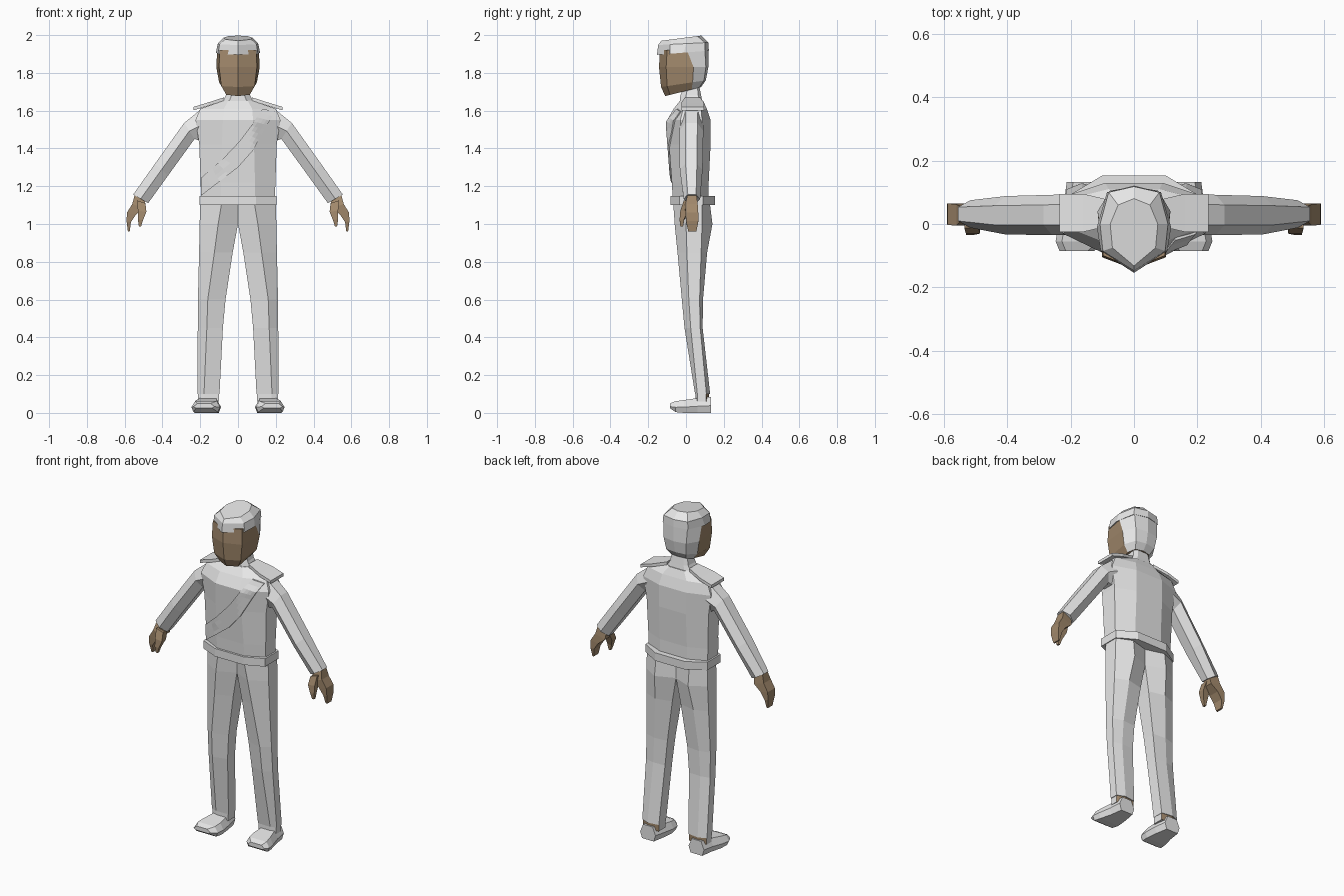
import bpy, bmesh
from mathutils import Vector
from mathutils.bvhtree import BVHTree

if "Cube" in bpy.data.objects:
    bpy.data.objects.remove(bpy.data.objects["Cube"])


def material(name, rgb):
    m = bpy.data.materials.new(name)
    m.diffuse_color = (*rgb, 1)
    m.use_nodes = True
    m.node_tree.nodes["Principled BSDF"].inputs["Base Color"].default_value = m.diffuse_color
    return m


CLOTH = material("pale grey", (0.8, 0.8, 0.8))
SKIN = material("brown", (0.36, 0.25, 0.15))


def loft(name, rings, mats, rule=None):
    """Skin closed rings of 3D points, cap both ends, optionally colour faces by rule."""
    bm = bmesh.new()
    loops = [[bm.verts.new(p) for p in r] for r in rings]
    n = len(loops[0])
    for a, b in zip(loops, loops[1:]):
        for i in range(n):
            j = (i + 1) % n
            bm.faces.new((a[i], a[j], b[j], b[i]))
    bm.faces.new(loops[0])
    bm.faces.new(loops[-1])
    bmesh.ops.recalc_face_normals(bm, faces=bm.faces)
    if rule:
        for f in bm.faces:
            f.material_index = rule(f)
    me = bpy.data.meshes.new(name)
    bm.to_mesh(me)
    bm.free()
    for m in mats:
        me.materials.append(m)
    ob = bpy.data.objects.new(name, me)
    bpy.context.collection.objects.link(ob)
    return ob


def sym(z, half, tilt=0.0):
    """Symmetric ring at height z from its right half, front to back; tilt lifts it by y."""
    pts = half + [(-x, y) for x, y in reversed(half) if x > 0]
    return [(x, y, z + tilt * y) for x, y in pts]


# Jacket body
torso = loft("jacket_body", [
    sym(1.13, [(.09, -.07), (.195, -.015), (.195, .075), (.09, .12)]),
    sym(1.22, [(.09, -.075), (.198, -.02), (.198, .075), (.09, .12)]),
    sym(1.42, [(.085, -.09), (.205, -.025), (.205, .08), (.09, .13)]),
    sym(1.55, [(.08, -.1), (.225, -.03), (.225, .085), (.09, .13)]),
    sym(1.61, [(.075, -.065), (.2, -.015), (.2, .08), (.08, .11)]),
    sym(1.655, [(.05, -.03), (.07, -.01), (.07, .07), (.05, .09)])], [CLOTH])

# Waistband
band = [(.095, -.083), (.205, -.035), (.205, .09), (.1, .153)]
loft("waistband", [sym(1.1, band), sym(1.148, band)], [CLOTH])

# Collar
loft("collar", [
    sym(1.61, [(.06, -.035), (.1, 0), (.1, .07), (.06, .095)]),
    sym(1.68, [(.035, -.03), (.065, 0), (.06, .065), (.04, .08)]),
    sym(1.73, [(.03, -.01), (.05, .01), (.05, .06), (.03, .07)])], [CLOTH])

# Diagonal chest flap, laid on the jacket front
tree = BVHTree.FromPolygons([v.co for v in torso.data.vertices],
                            [list(p.vertices) for p in torso.data.polygons])
upper = [(.13, 1.61), (.07, 1.52), (.01, 1.44), (-.08, 1.345), (-.195, 1.245)]
lower = [(.195, 1.595), (.14, 1.5), (.08, 1.39), (0, 1.3), (-.195, 1.15)]


def along(path, t):
    i = min(int(t * 4), 3)
    return Vector(path[i]).lerp(Vector(path[i + 1]), t * 4 - i)


strips = []
for k in range(17):
    a, b = along(upper, k / 16), along(lower, k / 16)
    front = []
    for j in range(5):
        p = a.lerp(b, j / 4)
        hit = tree.ray_cast(Vector((p.x, -1, p.y)), Vector((0, 1, 0)))[0]
        front.append((p.x, (hit.y if hit else -.02) - .009, p.y))
    strips.append(front + [(x, y + .016, z) for x, y, z in reversed(front)])
loft("chest_flap", strips, [CLOTH])

# Head: brown face in front, pale hood behind
loft("head", [
    sym(1.705, [(0, -.11), (.062, -.085), (.07, .03), (.05, .07), (0, .08)], .25),
    sym(1.745, [(0, -.132), (.088, -.1), (.1, .035), (.065, .095), (0, .105)], .15),
    sym(1.83, [(0, -.143), (.1, -.105), (.115, .04), (.075, .105), (0, .118)]),
    sym(1.92, [(0, -.138), (.097, -.1), (.11, .005), (.08, .1), (0, .118)])],
    [CLOTH, SKIN], lambda f: int(f.calc_center_median().y < .025))

# Hood cap with brim
loft("hood_cap", [
    sym(1.908, [(0, -.154), (.105, -.085), (.117, -.01), (.085, .1), (0, .121)], .08),
    sym(1.955, [(0, -.147), (.098, -.085), (.107, .0), (.08, .1), (0, .118)], .05),
    sym(1.987, [(0, -.132), (.068, -.075), (.075, .0), (.05, .06), (0, .08)], .13)],
    [CLOTH])

for s, side in ((1, "left"), (-1, "right")):
    def m(ring):
        return [(s * x, y, z) for x, y, z in ring]

    # Sleeve: hexagonal rings between an upper and a lower edge point
    def hexring(top, bot, y0, y1):
        (tx, tz), (bx, bz) = top, bot
        cx, cz, q = (tx + bx) / 2, (tz + bz) / 2, (y1 - y0) * .25
        return m([(tx, y0 + q, tz), (tx, y1 - q, tz), (cx, y1, cz),
                  (bx, y1 - q, bz), (bx, y0 + q, bz), (cx, y0, cz)])

    loft(side + "_sleeve", [
        hexring((.13, 1.61), (.15, 1.43), -.03, .085),
        hexring((.205, 1.6), (.195, 1.44), -.035, .095),
        hexring((.285, 1.535), (.23, 1.45), -.035, .092),
        hexring((.44, 1.318), (.37, 1.257), -.033, .088),
        hexring((.555, 1.156), (.476, 1.11), -.012, .075)], [CLOTH])

    # Hand: palm with curled fingers, and a thumb
    def slab(xa, za, xb, zb, y0, y1):
        return m([(xa, y0, za), (xa, y1, za), (xb, y1, zb), (xb, y0, zb)])

    loft(side + "_palm", [
        slab(.49, 1.13, .545, 1.16, .01, .055),
        slab(.495, 1.085, .56, 1.105, -.005, .062),
        slab(.54, 1.05, .588, 1.06, -.003, .065),
        slab(.567, 1.01, .59, 1.015, .0, .065),
        slab(.573, .962, .583, .96, .012, .055)], [SKIN])
    loft(side + "_thumb", [
        slab(.49, 1.11, .535, 1.125, -.012, .03),
        slab(.485, 1.065, .53, 1.07, -.03, .01),
        slab(.503, 1.02, .53, 1.025, -.034, -.01),
        slab(.513, .988, .525, .988, -.03, -.015)], [SKIN])

    # Shoulder strap plate
    loft(side + "_shoulder_plate", [
        m([(x, -.025 + i, z), (x, .095 - i, z), (x, .095 - i, z + .018), (x, -.025 + i, z + .018)])
        for x, z, i in ((.075, 1.652, .02), (.16, 1.625, 0), (.235, 1.602, 0))], [CLOTH])

    # Trouser leg: front crease, outer pair, back crease, inner pair
    def leg(z, inner, crease, outer, yf, ya, yb, yk):
        return m([(crease, yf, z), (outer, ya, z), (outer, yb, z),
                  ((inner + outer) / 2 + .01, yk, z), (inner, yb + .01, z), (inner, ya - .01, z)])

    loft(side + "_trouser_leg", [
        leg(1.12, 0, .085, .2, -.068, .0, .085, .125),
        leg(1.0, 0, .105, .203, -.06, .0, .085, .14),
        leg(.85, .028, .125, .206, -.045, .005, .08, .112),
        leg(.6, .066, .16, .212, -.022, .015, .072, .09),
        leg(.45, .08, .165, .213, -.008, .025, .075, .088),
        leg(.1, .098, .18, .215, .048, .06, .108, .128)], [CLOTH])

    # Ankle, bare at the back
    loft(side + "_ankle", [
        leg(.105, .1, .178, .211, .05, .06, .105, .123),
        leg(.06, .1, .178, .211, .05, .06, .105, .123)],
        [CLOTH, SKIN], lambda f: int(f.normal.y > .3))

    # Shoe, lofted from heel to toe
    def sole(y, a, b, z0, z1):
        return m([(a + .012, y, z0), (b - .012, y, z0), (b, y, (z0 + z1) * .45),
                  (b - .02, y, z1), (a + .02, y, z1), (a, y, (z0 + z1) * .45)])

    loft(side + "_shoe", [
        sole(.132, .11, .212, 0, .085), sole(.06, .097, .222, 0, .078),
        sole(-.01, .09, .24, 0, .068), sole(-.055, .095, .247, .004, .062),
        sole(-.085, .125, .235, .025, .05)], [CLOTH])
